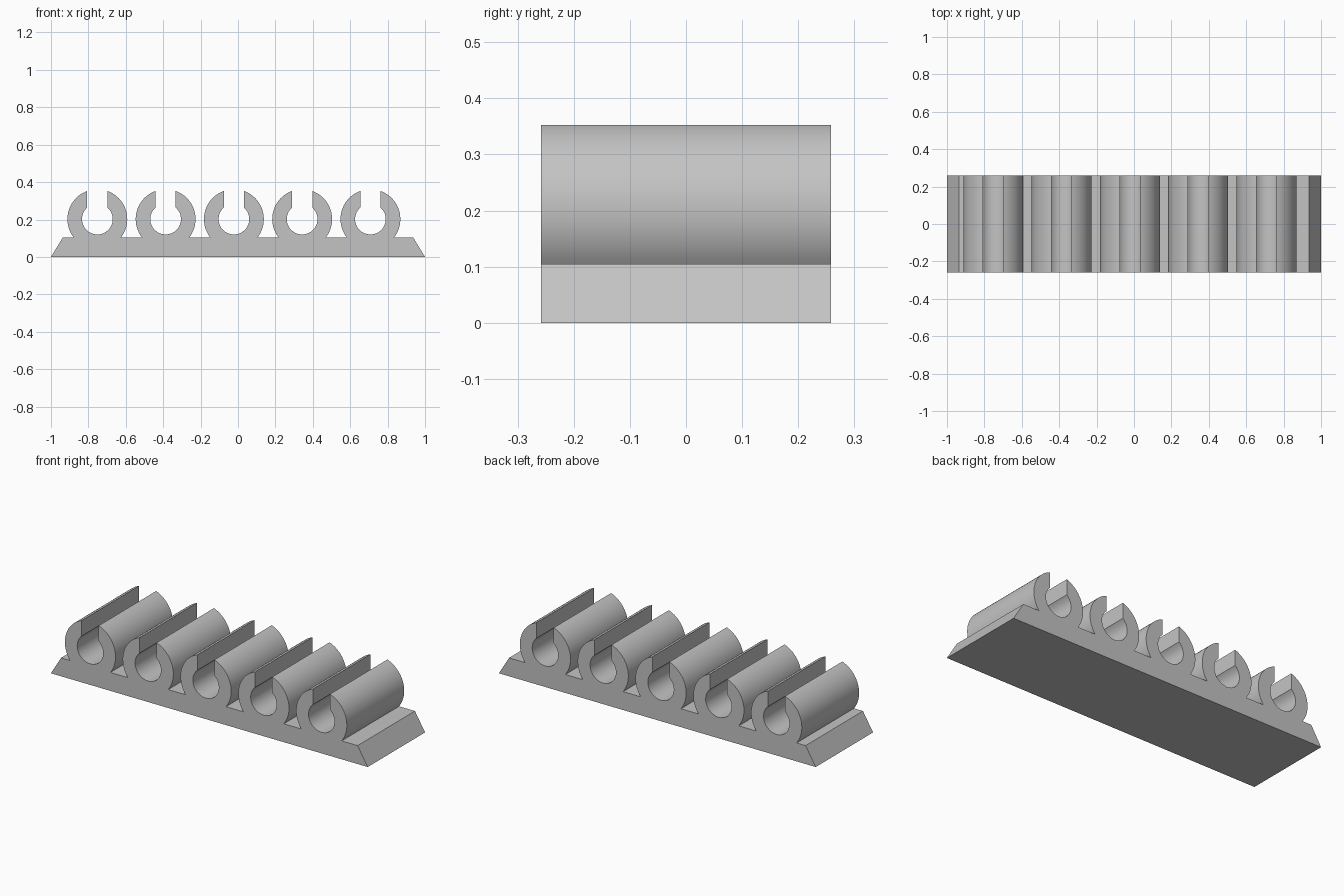
import bpy, bmesh
from math import asin, pi, sin, cos

cube = bpy.data.objects.get("Cube")
if cube:
    bpy.data.objects.remove(cube, do_unlink=True)

# Dimensions
DEPTH, PLATE_TOP = 0.517, 0.105
FOOT, SHOULDER = 1.0, 0.936
OUTER, INNER, SLOT = 0.16, 0.082, 0.054
CLIP_Z, FIRST_X, PITCH, CLIPS = 0.202, -0.752, 0.365, 5


def arc(cx, radius, start, end, steps):
    """Points on a circle around a clip centre, from start to end angle."""
    angles = [start + (end - start) * i / steps for i in range(steps + 1)]
    return [(cx + radius * cos(a), CLIP_Z + radius * sin(a)) for a in angles]


def clip_outline(cx):
    """Open ring, from its left foot over both jaws to its right foot."""
    foot = asin((PLATE_TOP - CLIP_Z) / OUTER)
    lip = pi / 2 - asin(SLOT / OUTER)
    throat = pi / 2 - asin(SLOT / INNER)
    return (arc(cx, OUTER, pi - foot, pi - lip, 24)
            + arc(cx, INNER, pi - throat, 2 * pi + throat, 40)
            + arc(cx, OUTER, lip, foot, 24))


# Whole cross-section: bevelled base plate carrying the row of clips
outline = [(FOOT, 0), (-FOOT, 0), (-SHOULDER, PLATE_TOP)]
for i in range(CLIPS):
    outline += clip_outline(FIRST_X + PITCH * i)
outline.append((SHOULDER, PLATE_TOP))

# Extrude the cross-section from front to back
bm = bmesh.new()
front = bm.faces.new([bm.verts.new((x, -DEPTH / 2, z)) for x, z in outline])
result = bmesh.ops.extrude_face_region(bm, geom=[front], use_keep_orig=True)
new_verts = [g for g in result["geom"] if isinstance(g, bmesh.types.BMVert)]
bmesh.ops.translate(bm, verts=new_verts, vec=(0, DEPTH, 0))
bmesh.ops.recalc_face_normals(bm, faces=bm.faces)
mesh = bpy.data.meshes.new("clip_rack")
bm.to_mesh(mesh)
bm.free()

rack = bpy.data.objects.new("clip_rack", mesh)
bpy.context.collection.objects.link(rack)

# Plain grey plastic
grey = bpy.data.materials.new("light_grey")
grey.use_nodes = True
grey.diffuse_color = (0.55, 0.55, 0.55, 1)
grey.node_tree.nodes["Principled BSDF"].inputs["Base Color"].default_value = grey.diffuse_color
mesh.materials.append(grey)

# Smooth curved walls, crisp corners
bpy.ops.object.select_all(action="DESELECT")
rack.select_set(True)
bpy.context.view_layer.objects.active = rack
bpy.ops.object.shade_smooth_by_angle(angle=pi / 6)
